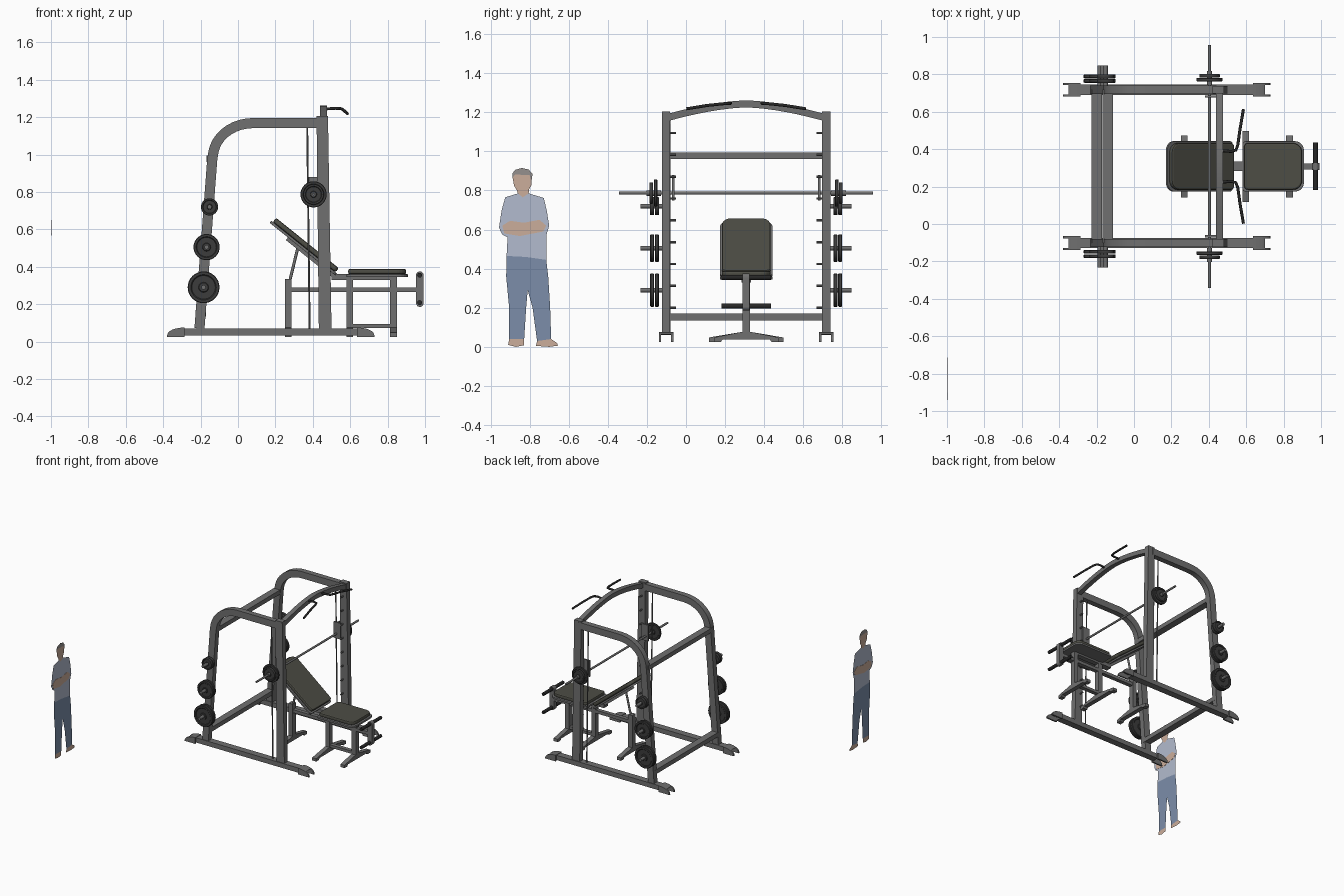
import bpy, bmesh, math
from mathutils import Vector, Matrix

if "Cube" in bpy.data.objects:
    bpy.data.objects.remove(bpy.data.objects["Cube"])

YC = 0.308   # centre plane of the machine


def material(name, rgb):
    m = bpy.data.materials.new(name)
    m.diffuse_color = (*rgb, 1)
    m.use_nodes = True
    m.node_tree.nodes["Principled BSDF"].inputs["Base Color"].default_value = m.diffuse_color
    return m


STEEL = material("steel", (0.16, 0.16, 0.16))
PAD = material("upholstery", (0.075, 0.075, 0.06))
BLACK = material("black", (0.02, 0.02, 0.02))
IRON = material("iron", (0.045, 0.045, 0.045))
SKIN = material("skin", (0.6, 0.42, 0.33))
SHIRT = material("shirt", (0.45, 0.5, 0.62))
DENIM = material("denim", (0.2, 0.27, 0.4))
HAIR = material("hair", (0.3, 0.28, 0.27))


def finish(name, bm, mat, smooth=False):
    bmesh.ops.recalc_face_normals(bm, faces=bm.faces)
    me = bpy.data.meshes.new(name)
    bm.to_mesh(me)
    bm.free()
    ob = bpy.data.objects.new(name, me)
    bpy.context.collection.objects.link(ob)
    me.materials.append(mat)
    if smooth:
        bpy.ops.object.select_all(action='DESELECT')
        ob.select_set(True)
        bpy.context.view_layer.objects.active = ob
        bpy.ops.object.shade_smooth_by_angle(angle=math.radians(40))
    return ob


def box(name, x, y, z, mat=STEEL):
    bm = bmesh.new()
    size = [b - a for a, b in (x, y, z)]
    mid = [(a + b) / 2 for a, b in (x, y, z)]
    bmesh.ops.create_cube(bm, size=1, matrix=Matrix.Translation(mid) @ Matrix.Diagonal((*size, 1)))
    return finish(name, bm, mat)


def prism(name, pts, vec, mat=STEEL, mtx=None):
    """Extrude a closed outline along vec."""
    bm = bmesh.new()
    f = bm.faces.new([bm.verts.new(p) for p in pts])
    r = bmesh.ops.extrude_face_region(bm, geom=[f])
    bmesh.ops.translate(bm, vec=vec, verts=[v for v in r['geom'] if isinstance(v, bmesh.types.BMVert)])
    if mtx:
        bmesh.ops.transform(bm, matrix=mtx, verts=bm.verts)
    return finish(name, bm, mat)


def sweep(name, path, section, axis=(0, 1, 0), mat=STEEL, smooth=True, caps=True):
    """Sweep a section (u in-plane, v along axis) along a path."""
    bm = bmesh.new()
    path = [Vector(p) for p in path]
    rings = []
    for i, p in enumerate(path):
        t = (path[min(i + 1, len(path) - 1)] - path[max(i - 1, 0)]).normalized()
        n = Vector(axis).cross(t).normalized()
        b = t.cross(n)
        rings.append([bm.verts.new(p + n * u + b * v) for u, v in section])
    k = len(section)
    for a, b in zip(rings, rings[1:]):
        for j in range(k):
            bm.faces.new((a[j], a[(j + 1) % k], b[(j + 1) % k], b[j]))
    if caps:
        bm.faces.new(rings[0])
        bm.faces.new(rings[-1])
    return finish(name, bm, mat, smooth)


def rect(u, v):
    return [(-u, -v), (u, -v), (u, v), (-u, v)]


def circle(r, n=12):
    return [(r * math.cos(2 * math.pi * i / n), r * math.sin(2 * math.pi * i / n)) for i in range(n)]


def rod(name, a, b, r, mat=STEEL, n=12):
    axis = (1, 0, 0) if abs(b[0] - a[0]) < 1e-4 else (0, 1, 0)
    return sweep(name, [a, b], circle(r, n), axis, mat)


def plate(name, x, y, z, r, t):
    """Lathed weight plate with a raised rim and hub, axis along y."""
    prof = [(0, .9), (.28, .9), (.32, .5), (.74, .5), (.8, 1), (.96, 1), (1, .7)]
    prof += [(a, -b) for a, b in reversed(prof)]
    bm = bmesh.new()
    vs = [bm.verts.new((x + a * r, y + b * t / 2, z)) for a, b in prof]
    es = [bm.edges.new(p) for p in zip(vs, vs[1:])]
    bmesh.ops.spin(bm, geom=vs + es, cent=(x, y, z), axis=(0, 1, 0), angle=2 * math.pi, steps=32)
    bmesh.ops.remove_doubles(bm, verts=bm.verts, dist=1e-5)
    return finish(name, bm, IRON, True)


def cushion(name, mtx, l, w, t, mat, bevel):
    """Slab with a rounded outer end (+x) and tighter inner corners."""
    pts = []
    for sx, sy, r, a0 in ((1, 1, .05, 0), (-1, 1, .02, 90), (-1, -1, .02, 180), (1, -1, .05, 270)):
        for i in range(6):
            a = math.radians(a0 + i * 18)
            pts.append((sx * (l / 2 - r) + r * math.cos(a), sy * (w / 2 - r) + r * math.sin(a), 0))
    ob = prism(name, pts, (0, 0, t), mat, mtx)
    m = ob.modifiers.new("bevel", 'BEVEL')
    m.width, m.segments, m.limit_method, m.angle_limit = bevel, 2, 'ANGLE', math.radians(50)
    return ob


# Two side frames: base rail, end caps, bent hoop, slotted upright
for s, side in ((-1, "near"), (1, "far")):
    y = YC + s * 0.41
    sweep(f"base_rail_{side}", [(-.29, y, .052), (.64, y, .052)], rect(.019, .027), smooth=False, caps=False)
    for e, x0 in ((-1, -.285), (1, .635)):
        arc = [(x0 + e * .095 * math.sin(a), .025 + .05 * math.cos(a) ** .8)
               for a in (math.radians(11 * i) for i in range(8))] + [(x0 + e * .095, .025)]
        outline = [(x0, .025)] + arc
        for k in (-1, 1):
            prism(f"foot_cheek_{side}", [(a, y + k * .031 - .006, b) for a, b in outline], (0, .012, 0))
        top = [(x0, .06)] + [p for p in arc if p[1] > .06]
        prism(f"foot_roof_{side}", [(a, y - .03, b) for a, b in top], (0, .06, 0))
    hoop = [(-.206, y, .07), (-.138, y, .97)]
    hoop += [(.08 - .214 * math.cos(a), y, .985 + .183 * math.sin(a))
             for a in (math.radians(9 * i) for i in range(1, 11))] + [(.44, y, 1.168)]
    sweep(f"bent_hoop_{side}", hoop, rect(.027, .022))
    prism(f"upright_{side}", [(.432, y - .021, .07), (.5, y - .021, .07), (.481, y - .021, 1.205),
                              (.42, y - .021, 1.205)], (0, .042, 0))
    # Adjustment pins, bar catch, guide rod
    for i in range(9):
        z = .2 + .1118 * i
        rod(f"pin_{side}", (.45, y - s * .015, z), (.45, y - s * .05, z), .006, STEEL, 8)
    box(f"bar_catch_{side}", (.38, .44), (y - s * .036 - .006, y - s * .036 + .006), (.75, .88))
    rod(f"guide_rod_{side}", (.383, y, .07), (.37, y, 1.15), .005, STEEL, 8)
    # Stored weight plates on pegs
    for x, z, r in ((-.152, .72, .046), (-.168, .505, .07), (-.184, .29, .085)):
        rod(f"storage_peg_{side}", (x, y, z), (x, YC + s * .54, z), .012)
        for d in (.457, .481):
            plate(f"stored_plate_{side}", x, YC + s * d, z, r, .02)
    for d in (.464, .485):
        plate(f"bar_plate_{side}", .404, YC + s * d, .787, .07 if d < .47 else .055, .018)
    rod(f"bar_collar_{side}", (.404, YC + s * .435, .787), (.404, YC + s * .51, .787), .014)
    # Bent pull-up handle
    sweep(f"pull_up_handle_{side}",
          [(.46, YC + s * .085, 1.243), (.52, YC + s * .08, 1.247), (.545, YC + s * .087, 1.246),
           (.555, YC + s * .115, 1.244), (.567, YC + s * .2, 1.235), (.585, YC + s * .305, 1.218)],
          circle(.008, 10), (0, 0, 1), BLACK)

# Cross members and barbell
box("rear_upper_crossbar", (-.168, -.112), (YC - .41, YC + .41), (.96, .995))
box("rear_lower_crossbar", (-.228, -.172), (YC - .41, YC + .41), (.135, .17))
sweep("arched_top_bar", [(.458, YC + .41 * i / 8, 1.243 - .072 * abs(i / 8) ** 1.6) for i in range(-8, 9)],
      rect(.018, .019), (1, 0, 0))
rod("barbell", (.404, YC - .65, .787), (.404, YC + .65, .787), .008)

# Bench frame: legs, T feet, beams
for name, x, top, w in (("rear", .268, .335, .165), ("middle", .598, .35, .19), ("front", .832, .347, .165)):
    box(f"bench_leg_{name}", (x - .018, x + .018), (YC - .02, YC + .02), (.04, top))
    half = [(w, .025), (w, .048), (.03, .075)]
    prof = half + [(-a, b) for a, b in reversed(half)] + [(-w + .035, .025), (-w + .045, .038), (w - .045, .038), (w - .035, .025)]
    prism(f"bench_foot_{name}", [(x - .018, YC + a, b) for a, b in prof], (.036, 0, 0))
box("bench_beam", (.25, .97), (YC - .016, YC + .016), (.265, .29))
box("bench_lower_beam", (.58, .85), (YC - .016, YC + .016), (.073, .095))
box("seat_rail", (.58, .85), (YC - .02, YC + .02), (.33, .347))
rod("backrest_prop", (.277, YC, .325), (.322, YC, .51), .008)

# Leg holder with two foam rollers
cap = [(.972 + .02 * math.cos(a), .355 + .02 * math.sin(a)) for a in (math.pi * i / 8 for i in range(9))]
cap += [(.972 - .02 * math.cos(a), .205 - .02 * math.sin(a)) for a in (math.pi * i / 8 for i in range(9))]
prism("leg_holder_plate", [(x, YC - .018, z) for x, z in cap], (0, .036, 0))
for z in (.355, .208):
    rod("leg_roller", (.971, YC - .127, z), (.971, YC + .127, z), .013, BLACK, 16)

# Seat and inclined backrest
seat = Matrix.Translation((.744, YC, .345))
cushion("seat_board", seat, .33, .27, .015, STEEL, .002)
cushion("seat_pad", seat @ Matrix.Translation((0, 0, .015)), .31, .25, .028, PAD, .009)
d = Vector((-.78, 0, .626)).normalized()
n = Vector((-d.z, 0, d.x)) * -1
back = Matrix((d, n.cross(d), n)).transposed().to_4x4()
back = Matrix.Translation((.345, YC, .494)) @ back
cushion("backrest_board", back, .45, .27, .014, STEEL, .002)
cushion("backrest_pad", back @ Matrix.Translation((0, 0, .014)), .43, .25, .028, PAD, .009)
prism("backrest_spine", [(-.22, -.018, 0), (.1, -.018, 0), (.1, .018, 0), (-.22, .018, 0)],
      (0, 0, -.018), STEEL, back)
box("hinge_bracket", (.5, .6), (YC - .025, YC + .025), (.33, .36))


# Flat scale figure standing beside the machine
def cutout(name, pts, mat, t=0):
    if t:
        return prism(name, [(-.9985 - t, y, z) for y, z in pts], (2 * t, 0, 0), mat)
    bm = bmesh.new()
    bm.faces.new([bm.verts.new((-.9985, y, z)) for y, z in pts])
    return finish(name, bm, mat)


cutout("figure_hair", [(-.887, .865), (-.875, .882), (-.8, .878), (-.79, .85), (-.785, .885), (-.805, .907),
                       (-.84, .915), (-.875, .905), (-.889, .885)], HAIR)
cutout("figure_head", [(-.887, .865), (-.88, .825), (-.865, .8), (-.86, .785), (-.835, .765), (-.805, .785),
                       (-.803, .805), (-.79, .83), (-.79, .85), (-.8, .878), (-.875, .882)], SKIN)
cutout("figure_shirt", [(-.86, .785), (-.925, .765), (-.943, .7), (-.957, .61), (-.94, .575), (-.913, .56),
                        (-.918, .465), (-.82, .46), (-.715, .445), (-.715, .57), (-.7, .62), (-.713, .7),
                        (-.728, .762), (-.805, .785), (-.835, .765)], SHIRT)
cutout("figure_forearms", [(-.94, .62), (-.9, .645), (-.83, .635), (-.75, .65), (-.715, .62), (-.73, .59),
                           (-.85, .567), (-.93, .58)], SKIN, .0015)
cutout("figure_trousers", [(-.918, .465), (-.92, .36), (-.905, .2), (-.905, .04), (-.828, .04), (-.818, .2),
                           (-.81, .29), (-.785, .2), (-.762, .03), (-.69, .04), (-.695, .2), (-.705, .36),
                           (-.715, .445), (-.82, .46)], DENIM)
cutout("figure_left_shoe", [(-.905, .04), (-.91, .01), (-.87, 0), (-.83, .008), (-.828, .04)], SKIN)
cutout("figure_right_shoe", [(-.762, .03), (-.768, .005), (-.7, 0), (-.655, .006), (-.66, .02), (-.69, .04)], SKIN)
